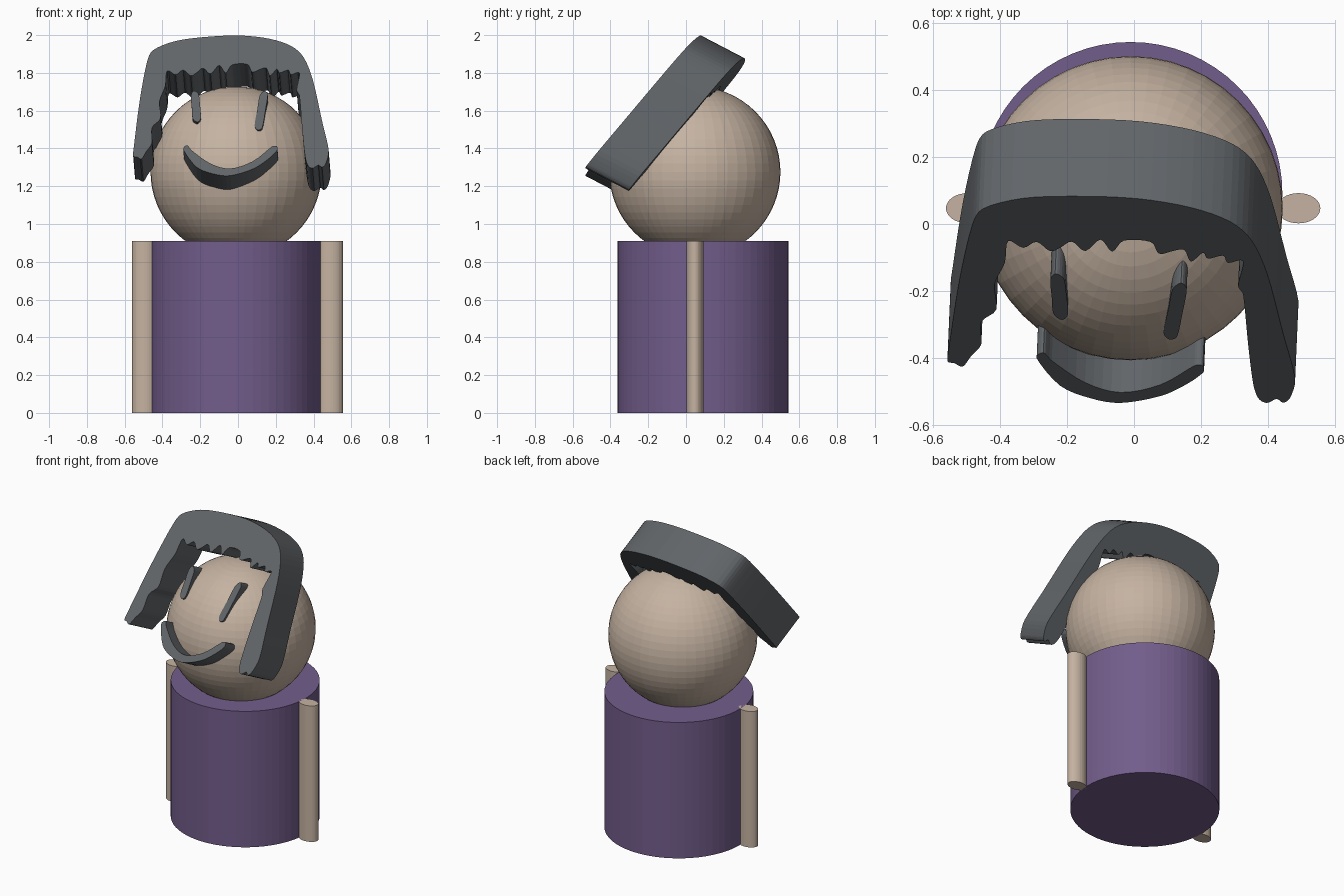
import bpy, bmesh
from mathutils import Vector

if "Cube" in bpy.data.objects:
    bpy.data.objects.remove(bpy.data.objects["Cube"])


def material(name, rgb):
    m = bpy.data.materials.new(name)
    m.diffuse_color = (*rgb, 1)
    m.use_nodes = True
    m.node_tree.nodes["Principled BSDF"].inputs["Base Color"].default_value = m.diffuse_color
    return m


SKIN = material("skin", (0.56, 0.45, 0.36))
PURPLE = material("purple", (0.17, 0.11, 0.26))
DARK = material("dark_grey", (0.12, 0.13, 0.14))


def finish(ob, name, mat):
    ob.name = ob.data.name = name
    ob.data.materials.append(mat)


def cylinder(name, x, y, rx, ry, height, sides, mat):
    bpy.ops.mesh.primitive_cylinder_add(vertices=sides, radius=1, depth=1,
                                        location=(x, y, height / 2))
    ob = bpy.context.object
    ob.scale = (rx, ry, height)
    finish(ob, name, mat)


def rounded(points, steps=4):
    """Closed smooth curve through the points."""
    out, n = [], len(points)
    for i in range(n):
        p0, p1, p2, p3 = (Vector(points[(i + k) % n]) for k in (-1, 0, 1, 2))
        # limit tangents so short segments do not overshoot
        length = (p2 - p1).length
        t1, t2 = (p2 - p0) / 2, (p3 - p1) / 2
        t1 *= min(1, length / max(t1.length, 1e-6))
        t2 *= min(1, length / max(t2.length, 1e-6))
        for s in range(steps):
            t = s / steps
            out.append(p1 * (2*t**3 - 3*t*t + 1) + t1 * (t**3 - 2*t*t + t)
                       + p2 * (3*t*t - 2*t**3) + t2 * (t**3 - t*t))
    return out


DEPTH = Vector((0.01, 0.23, -0.12))


def slanted_extrusion(name, outline):
    """Front-view outline laid on the leaning face plane, then extruded back."""
    bm = bmesh.new()
    verts = [bm.verts.new((x, -1.572 - 0.074 * x + 0.825 * z, z))
             for x, z in rounded(outline)]
    face = bm.faces.new(verts)
    res = bmesh.ops.extrude_face_region(bm, geom=[face], use_keep_orig=True)
    moved = [g for g in res["geom"] if isinstance(g, bmesh.types.BMVert)]
    bmesh.ops.translate(bm, verts=moved, vec=DEPTH)
    bmesh.ops.triangulate(bm, faces=[f for f in bm.faces if len(f.verts) > 4])
    bmesh.ops.recalc_face_normals(bm, faces=bm.faces)
    me = bpy.data.meshes.new(name)
    bm.to_mesh(me)
    bm.free()
    ob = bpy.data.objects.new(name, me)
    bpy.context.collection.objects.link(ob)
    finish(ob, name, DARK)


# body and arms
cylinder("body", -0.01, 0.09, 0.452, 0.452, 0.91, 64, PURPLE)
for side, x in (("left", -0.495), ("right", 0.49)):
    cylinder(side + "_arm", x, 0.047, 0.065, 0.045, 0.91, 32, SKIN)

# head
bpy.ops.mesh.primitive_uv_sphere_add(segments=48, ring_count=32, radius=0.453,
                                     location=(-0.01, 0.047, 1.275))
finish(bpy.context.object, "head", SKIN)

# hair: smooth outside, ragged fringe inside
slanted_extrusion("hair", [
    (-0.555, 1.36), (-0.55, 1.42), (-0.52, 1.656), (-0.482, 1.857), (-0.45, 1.92),
    (-0.333, 1.968), (-0.175, 1.99), (0.01, 1.998), (0.17, 1.98), (0.286, 1.94),
    (0.35, 1.878), (0.397, 1.76), (0.444, 1.55), (0.48, 1.39), (0.465, 1.32),
    (0.445, 1.30), (0.425, 1.312), (0.395, 1.295), (0.37, 1.31), (0.355, 1.36),
    (0.34, 1.50), (0.325, 1.68), (0.31, 1.71), (0.325, 1.80), (0.28, 1.79),
    (0.265, 1.815), (0.22, 1.80), (0.205, 1.82), (0.17, 1.785), (0.15, 1.825),
    (0.12, 1.82), (0.075, 1.805), (0.05, 1.845), (-0.03, 1.843), (-0.065, 1.80),
    (-0.10, 1.84), (-0.145, 1.795), (-0.185, 1.825), (-0.22, 1.80),
    (-0.25, 1.785), (-0.29, 1.815), (-0.33, 1.79), (-0.375, 1.81),
    (-0.385, 1.73), (-0.415, 1.65), (-0.41, 1.56), (-0.455, 1.51),
    (-0.455, 1.43), (-0.485, 1.385), (-0.51, 1.345), (-0.535, 1.355)])

# eyes
slanted_extrusion("left_eye", [
    (-0.249, 1.68), (-0.235, 1.705), (-0.21, 1.69), (-0.203, 1.65),
    (-0.197, 1.56), (-0.215, 1.54), (-0.24, 1.56), (-0.245, 1.62)])
slanted_extrusion("right_eye", [
    (0.115, 1.68), (0.14, 1.705), (0.157, 1.685), (0.145, 1.60),
    (0.128, 1.51), (0.105, 1.498), (0.088, 1.52), (0.103, 1.61)])

# mouth
slanted_extrusion("mouth", [
    (-0.29, 1.395), (-0.22, 1.302), (-0.13, 1.265), (-0.04, 1.256), (0.08, 1.292),
    (0.155, 1.34), (0.206, 1.388), (0.205, 1.412), (0.18, 1.41), (0.08, 1.333),
    (-0.04, 1.294), (-0.146, 1.32), (-0.245, 1.39), (-0.27, 1.417)])
